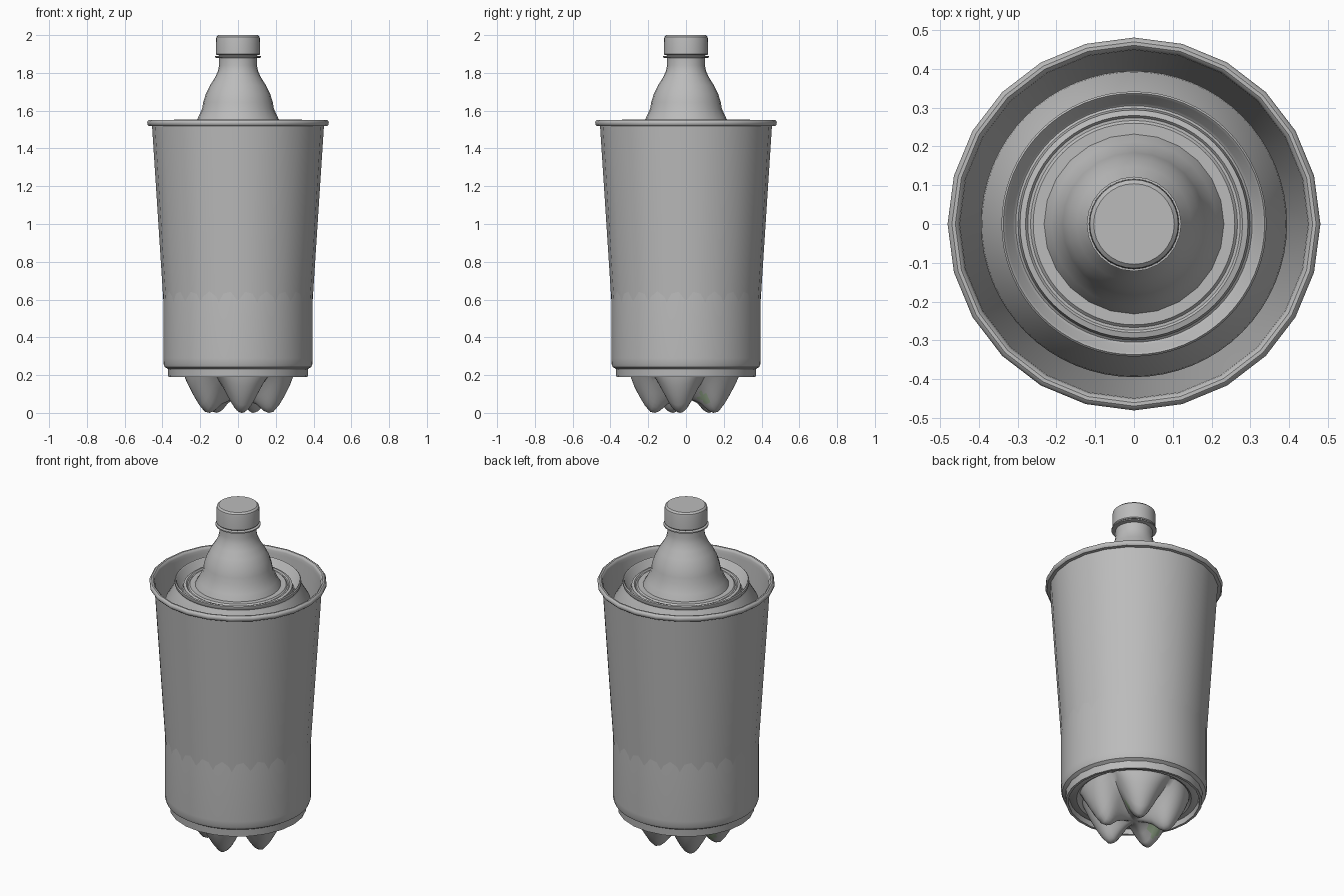
import bpy, bmesh, math
from mathutils import Vector

cube = bpy.data.objects.get("Cube")
if cube:
    bpy.data.objects.remove(cube, do_unlink=True)


def material(name, rgb):
    m = bpy.data.materials.new(name)
    m.use_nodes = True
    m.diffuse_color = (*rgb, 1)
    m.node_tree.nodes["Principled BSDF"].inputs["Base Color"].default_value = (*rgb, 1)
    return m


grey = material("light grey", (0.5, 0.5, 0.5))
green = material("pale green", (0.38, 0.5, 0.33))


def finish(bm, name, mats, angle=35):
    bmesh.ops.remove_doubles(bm, verts=bm.verts, dist=0.0001)
    bmesh.ops.recalc_face_normals(bm, faces=bm.faces)
    mesh = bpy.data.meshes.new(name)
    bm.to_mesh(mesh)
    bm.free()
    for m in mats:
        mesh.materials.append(m)
    ob = bpy.data.objects.new(name, mesh)
    bpy.context.collection.objects.link(ob)
    bpy.ops.object.select_all(action='DESELECT')
    ob.select_set(True)
    bpy.context.view_layer.objects.active = ob
    bpy.ops.object.shade_smooth_by_angle(angle=math.radians(angle))
    return ob


def lathe(name, profile, sides):
    """Spin an (r, z) profile around the vertical axis."""
    bm = bmesh.new()
    vs = [bm.verts.new((0, -r, z)) for r, z in profile]
    edges = [bm.edges.new(p) for p in zip(vs, vs[1:])]
    bmesh.ops.spin(bm, geom=vs + edges, cent=(0, 0, 0), axis=(0, 0, 1),
                   angle=math.tau, steps=sides, use_duplicate=False)
    return finish(bm, name, [grey])


# Tapered cup with rolled rim and recessed floor
rim = [(0.466 + 0.015 * math.cos(a), 1.535 + 0.017 * math.sin(a))
       for a in [math.radians(-100 + 35 * i) for i in range(9)]]
lathe("cup", [(0, 0.23), (0.35, 0.23), (0.355, 0.19), (0.369, 0.19), (0.455, 1.518)]
      + rim + [(0.449, 1.518), (0.362, 0.235), (0, 0.235)], 24)

# Can with rounded base, shoulder, seamed rim and stepped lid
lathe("can", [(0, 0.26), (0.27, 0.24), (0.31, 0.21), (0.34, 0.215), (0.375, 0.235),
              (0.388, 0.243), (0.394, 0.26), (0.395, 0.29), (0.395, 1.41), (0.392, 1.43),
              (0.34, 1.515), (0.336, 1.525), (0.342, 1.535), (0.342, 1.548),
              (0.337, 1.553), (0.331, 1.548), (0.312, 1.495), (0.305, 1.49),
              (0.299, 1.495), (0.294, 1.522), (0.28, 1.526), (0.274, 1.519),
              (0.267, 1.519), (0.26, 1.526), (0, 1.526)], 64)

# Bottle body and neck
lathe("bottle_body", [(0.31, 0.28), (0.31, 1.2), (0.295, 1.35), (0.232, 1.526),
                      (0.213, 1.56), (0.19, 1.61), (0.184, 1.645), (0.17, 1.69),
                      (0.148, 1.735), (0.122, 1.775), (0.106, 1.81), (0.1, 1.84),
                      (0.1, 1.878), (0.122, 1.881), (0.122, 1.888), (0.1, 1.891),
                      (0.1, 1.92)], 24)

# Screw cap
lathe("cap", [(0, 1.895), (0.113, 1.895), (0.117, 1.9), (0.116, 1.98), (0.114, 1.991),
              (0.104, 2.0), (0, 2.0)], 32)

# Five-footed bottle base: blend a foot profile with a valley profile
radii = [0, 0.05, 0.1, 0.14, 0.165, 0.19, 0.22, 0.25, 0.275, 0.295, 0.31]
foot = [0.07, 0.065, 0.045, 0.01, 0, 0.005, 0.04, 0.09, 0.14, 0.195, 0.28]
valley = [0.07, 0.075, 0.1, 0.125, 0.14, 0.155, 0.18, 0.21, 0.235, 0.255, 0.28]
SEGS, FIRST = 80, math.radians(-83)
bm = bmesh.new()
rings = []
for r, zf, zv in zip(radii, foot, valley):
    ring = []
    for i in range(SEGS):
        a = math.tau * i / SEGS
        w = abs(math.cos(2.5 * a)) ** 1.2
        ring.append(bm.verts.new((r * math.cos(a + FIRST), r * math.sin(a + FIRST),
                                  zv + (zf - zv) * w)))
    rings.append(ring)
for inner, outer in zip(rings, rings[1:]):
    for i in range(SEGS):
        j = (i + 1) % SEGS
        bm.faces.new((inner[i], inner[j], outer[j], outer[i]))
bmesh.ops.remove_doubles(bm, verts=bm.verts, dist=0.0001)

# Two small tinted patches on the sides of the feet
spots = [Vector((0.13, 0.085, 0.07)), Vector((-0.15, 0, 0.07))]
for f in bm.faces:
    c = f.calc_center_median()
    f.material_index = int(any((c - s).length < 0.04 for s in spots))
finish(bm, "bottle_feet", [grey, green], 50)
